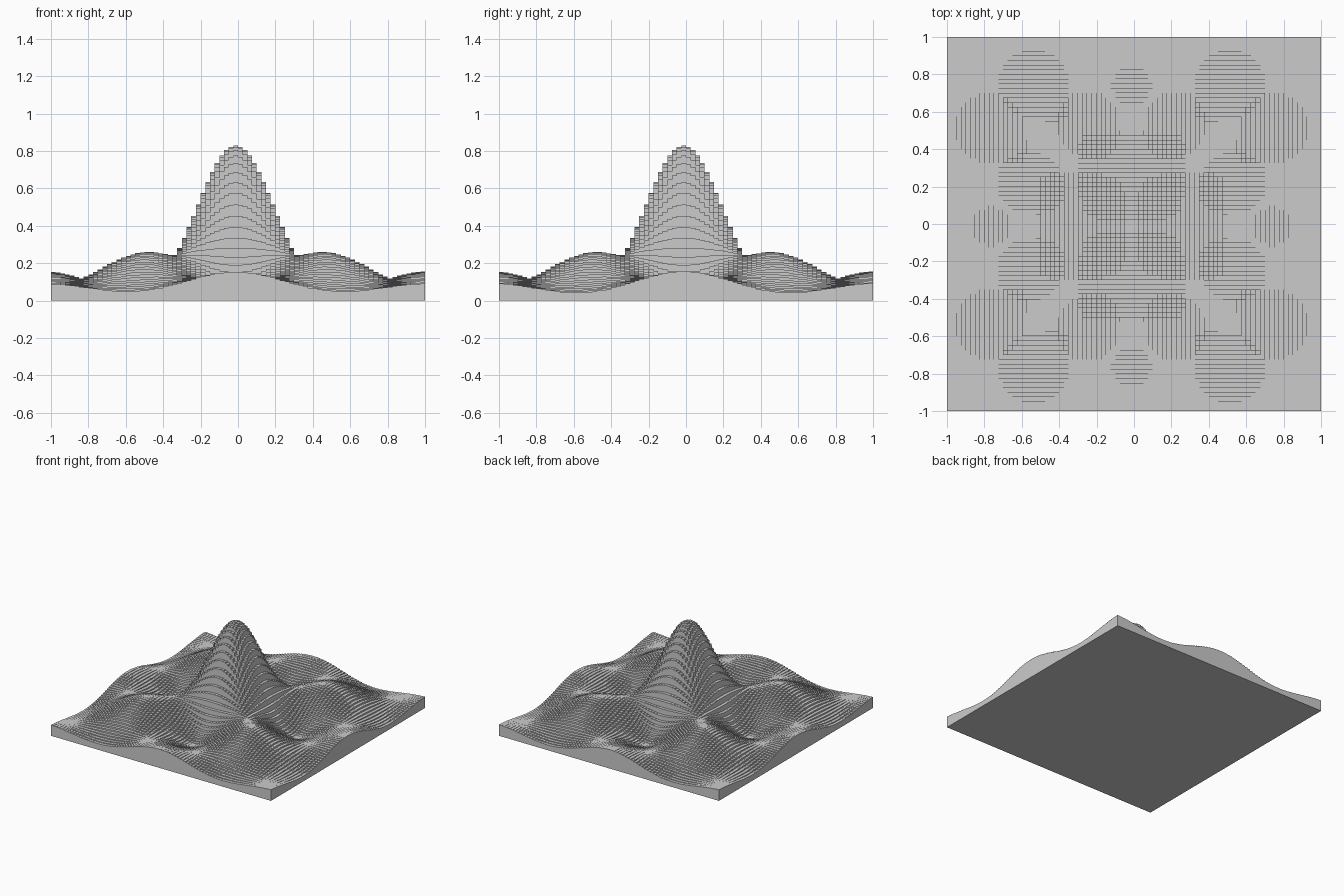
import bpy, bmesh, math

if "Cube" in bpy.data.objects:
    bpy.data.objects.remove(bpy.data.objects["Cube"])

N = 80                      # columns per side
STEP = 2 / N                # column width
FREQ = math.radians(320)    # ripple frequency per unit


def height(i, j):
    """Decaying ripple sampled once per column; the peak is column 39."""
    x, y = (i - 39) * STEP, (j - 39) * STEP
    ripple = 1 + math.cos(FREQ * x) * math.cos(FREQ * y)
    return 0.0303 + 0.0858 * ripple / (0.215 + x * x + y * y)


def level(i, j):
    return height(i, j) if 0 <= i < N and 0 <= j < N else 0.0


bm = bmesh.new()


def face(*points):
    bm.faces.new([bm.verts.new(p) for p in points])


# Flat column tops
for i in range(N):
    for j in range(N):
        x, y, z = -1 + i * STEP, -1 + j * STEP, height(i, j)
        face((x, y, z), (x + STEP, y, z), (x + STEP, y + STEP, z), (x, y + STEP, z))

# Upright risers between neighbouring columns, and the outer walls
for i in range(N + 1):
    for j in range(N):
        p, q = -1 + i * STEP, -1 + j * STEP
        a, b = level(i - 1, j), level(i, j)
        if abs(a - b) > 1e-6:
            face((p, q, b), (p, q, a), (p, q + STEP, a), (p, q + STEP, b))
        a, b = level(j, i - 1), level(j, i)
        if abs(a - b) > 1e-6:
            face((q, p, a), (q, p, b), (q + STEP, p, b), (q + STEP, p, a))

# Flat underside
face((-1, -1, 0), (-1, 1, 0), (1, 1, 0), (1, -1, 0))

bmesh.ops.remove_doubles(bm, verts=bm.verts[:], dist=1e-6)
mesh = bpy.data.meshes.new("ripple_surface")
bm.to_mesh(mesh)
bm.free()

# Single grey finish
grey = bpy.data.materials.new("grey")
grey.diffuse_color = (0.6, 0.6, 0.6, 1)
grey.use_nodes = True
grey.node_tree.nodes["Principled BSDF"].inputs["Base Color"].default_value = grey.diffuse_color
mesh.materials.append(grey)
surface = bpy.data.objects.new("ripple_surface", mesh)
bpy.context.collection.objects.link(surface)
